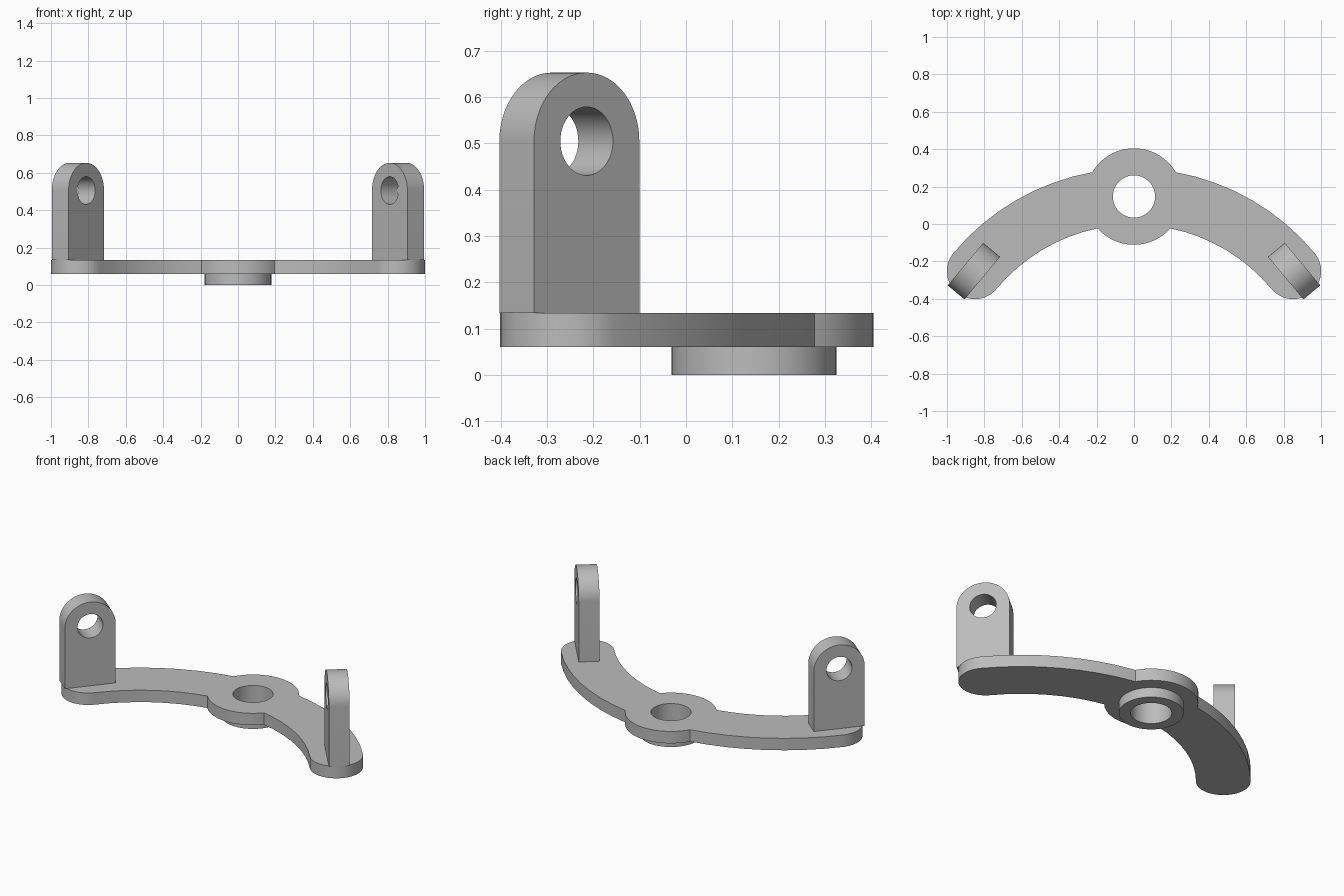
import bpy, bmesh, math
from mathutils import Matrix, Vector

cube = bpy.data.objects.get("Cube")
if cube:
    bpy.data.objects.remove(cube, do_unlink=True)

grey = bpy.data.materials.new("plain_grey")
grey.use_nodes = True
GREY = (0.5, 0.5, 0.5, 1)
grey.diffuse_color = GREY
grey.node_tree.nodes["Principled BSDF"].inputs["Base Color"].default_value = GREY


def arc(cx, cy, r, a0, a1, n):
    """Points on an arc, angles in radians."""
    return [(cx + r * math.cos(a0 + (a1 - a0) * i / n),
             cy + r * math.sin(a0 + (a1 - a0) * i / n)) for i in range(n + 1)]


def circle(cx, cy, r, n=64):
    return arc(cx, cy, r, 0, math.tau, n)[:-1]


def slab(name, loops, thickness, matrix):
    """Fill flat outlines (inner loops become holes), thicken and place."""
    curve = bpy.data.curves.new(name + "_outline", "CURVE")
    curve.dimensions = "2D"
    curve.fill_mode = "BOTH"
    curve.extrude = thickness / 2
    for loop in loops:
        spline = curve.splines.new("POLY")
        spline.points.add(len(loop) - 1)
        for point, (x, y) in zip(spline.points, loop):
            point.co = (x, y, 0, 1)
        spline.use_cyclic_u = True
    helper = bpy.data.objects.new(name + "_outline", curve)
    bpy.context.collection.objects.link(helper)
    bpy.context.view_layer.update()
    mesh = bpy.data.meshes.new_from_object(
        helper.evaluated_get(bpy.context.evaluated_depsgraph_get()))
    bpy.data.objects.remove(helper)
    bpy.data.curves.remove(curve)

    bm = bmesh.new()
    bm.from_mesh(mesh)
    bmesh.ops.remove_doubles(bm, verts=bm.verts, dist=1e-5)
    bm.transform(matrix)
    bmesh.ops.recalc_face_normals(bm, faces=bm.faces)
    bm.to_mesh(mesh)
    bm.free()
    mesh.name = name
    mesh.materials.clear()
    mesh.materials.append(grey)
    obj = bpy.data.objects.new(name, mesh)
    bpy.context.collection.objects.link(obj)
    bpy.ops.object.select_all(action="DESELECT")
    obj.select_set(True)
    bpy.context.view_layer.objects.active = obj
    bpy.ops.object.shade_smooth_by_angle(angle=math.radians(30))
    return obj


# Shared dimensions
HUB_Y, HUB_R, BORE_R = 0.147, 0.258, 0.113
ARM_R, ARM_HALF = 1.107, 0.15
ARM_Y = HUB_Y - ARM_R
END = math.radians(50.2)
BOTTOM, TOP = 0.06, 0.134


def hub_meet(r):
    """Angles about the hub and about the arm centre where arc r meets the hub."""
    y = (r * r - HUB_R ** 2 + ARM_R ** 2) / (2 * ARM_R)
    x = math.sqrt(r * r - y * y)
    return math.atan2(y - ARM_R, x), math.atan2(y, x)


# Curved arm plate with a round hub, traced on one side and mirrored
outer, inner = ARM_R + ARM_HALF, ARM_R - ARM_HALF
hub_out, arm_out = hub_meet(outer)
hub_in, arm_in = hub_meet(inner)
tip = math.pi / 2 - END
cap_x, cap_y = ARM_R * math.cos(tip), ARM_Y + ARM_R * math.sin(tip)
half = arc(0, HUB_Y, HUB_R, math.pi / 2, hub_out, 12)
half += arc(0, ARM_Y, outer, arm_out, tip, 8)[1:]
half += arc(cap_x, cap_y, ARM_HALF, tip, tip - math.pi, 24)[1:]
half += arc(0, ARM_Y, inner, tip, arm_in, 8)[1:]
half += arc(0, HUB_Y, HUB_R, hub_in, -math.pi / 2, 12)[1:]
outline = half + [(-x, y) for x, y in half[-2:0:-1]]
bore = circle(0, HUB_Y, BORE_R)
slab("arm_plate", [outline, bore], TOP - BOTTOM,
     Matrix.Translation((0, 0, (TOP + BOTTOM) / 2)))

# Ring boss under the hub
slab("hub_boss", [circle(0, HUB_Y, 0.178), bore], BOTTOM,
     Matrix.Translation((0, 0, BOTTOM / 2)))

# Upright lugs with a pin hole, set along the arm at each end
LUG_R, PIN_Z = 0.148, 0.505
lug = [(-LUG_R, TOP), (LUG_R, TOP)] + arc(0, PIN_Z, LUG_R, 0, math.pi, 32)
pin_hole = circle(0, PIN_Z, 0.074, 48)
for name, side in (("left_lug", 1), ("right_lug", -1)):
    along = Vector((side * math.cos(END), -math.sin(END), 0))
    up = Vector((0, 0, 1))
    place = Matrix((along, up, along.cross(up))).transposed().to_4x4()
    place.translation = (side * 0.856, -0.252, 0)
    slab(name, [lug, pin_hole], 0.117, place)
